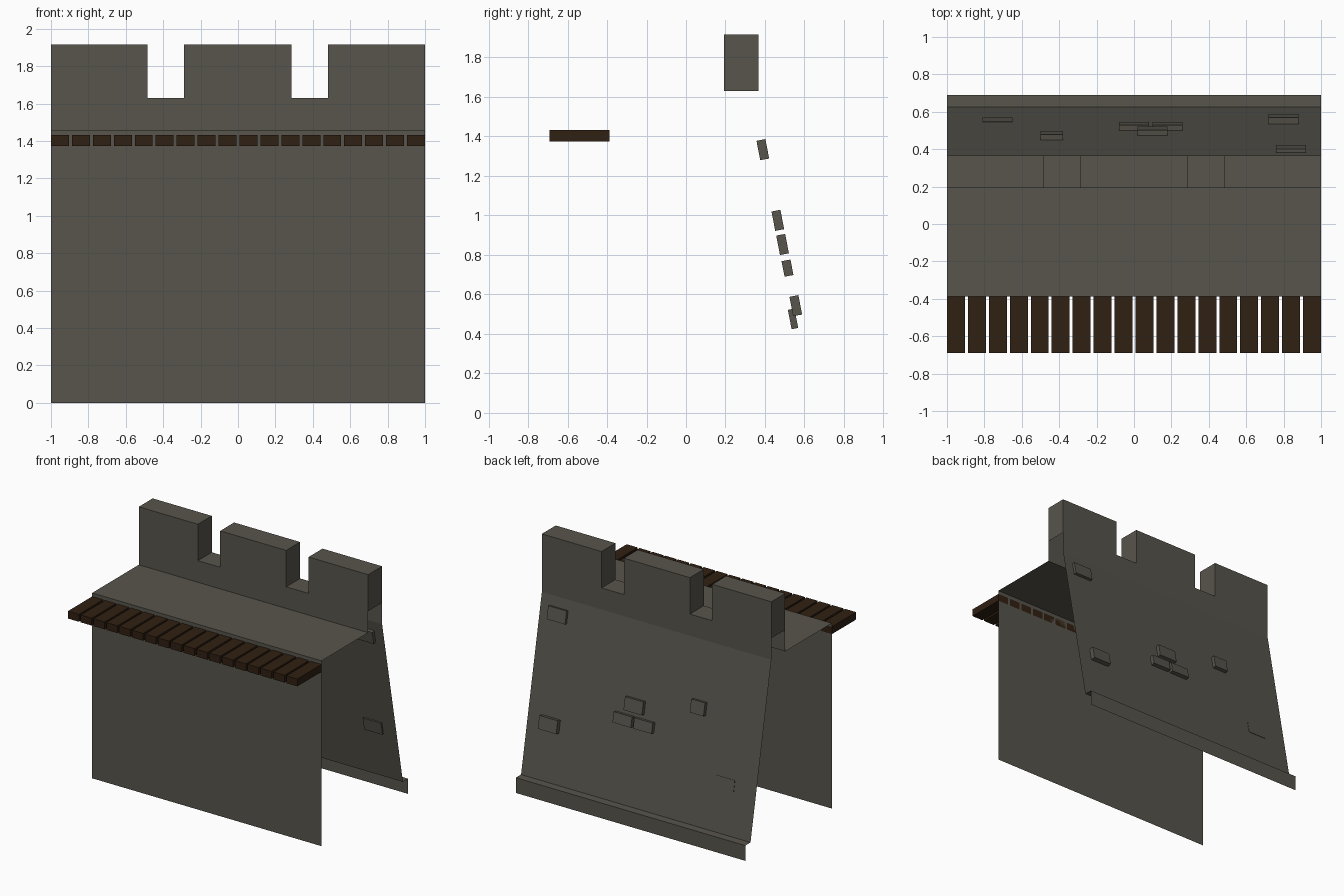
import bpy, bmesh, math
from mathutils import Matrix, Vector

if "Cube" in bpy.data.objects:
    bpy.data.objects.remove(bpy.data.objects["Cube"])


def material(name, rgb):
    m = bpy.data.materials.new(name)
    m.diffuse_color = (*rgb, 1)
    m.use_nodes = True
    m.node_tree.nodes["Principled BSDF"].inputs["Base Color"].default_value = m.diffuse_color
    return m


stone = material("stone", (0.095, 0.089, 0.07))
wood = material("wood", (0.03, 0.014, 0.006))


def finish(name, bm, mat):
    me = bpy.data.meshes.new(name)
    bm.to_mesh(me)
    bm.free()
    me.materials.append(mat)
    ob = bpy.data.objects.new(name, me)
    bpy.context.collection.objects.link(ob)
    return ob


def sheet(name, profile, x0=-1, x1=1):
    """Open (y, z) profile swept along x; listed so that faces point outward."""
    bm = bmesh.new()
    rows = [[bm.verts.new((x, y, z)) for x in (x0, x1)] for y, z in profile]
    for a, b in zip(rows, rows[1:]):
        bm.faces.new((a[0], a[1], b[1], b[0]))
    return finish(name, bm, stone)


def box(name, centre, size, mat, tilt=0, open_bottom=False):
    bm = bmesh.new()
    bmesh.ops.create_cube(bm, size=1, matrix=Matrix.Diagonal((*size, 1)))
    if open_bottom:
        bottom = [f for f in bm.faces if f.normal.z < -0.9]
        bmesh.ops.delete(bm, geom=bottom, context='FACES')
    ob = finish(name, bm, mat)
    ob.location = centre
    ob.rotation_euler.x = tilt
    return ob


FRONT, IN, OUT = -0.388, 0.193, 0.366
WALK, SILL, TOP = 1.46, 1.63, 1.917

# Wall shell, open at both ends: front face, walkway, parapet and sloped back
sheet("front_wall_and_walkway", [(FRONT, 0), (FRONT, WALK), (IN, WALK), (IN, SILL)])
sheet("sloped_back_wall", [(OUT, SILL), (OUT, WALK), (0.625, 0.12), (0.69, 0.12), (0.69, 0)])

# Battlements: three merlons with sills in the gaps
merlons = [(-1, -0.485), (-0.29, 0.285), (0.48, 1)]
for i, (a, b) in enumerate(merlons):
    box(f"merlon_{i + 1}", ((a + b) / 2, (IN + OUT) / 2, (SILL + TOP) / 2),
        (b - a, OUT - IN, TOP - SILL), stone, open_bottom=True)
for i in range(2):
    sheet(f"gap_sill_{i + 1}", [(IN, SILL), (OUT, SILL)], merlons[i][1], merlons[i + 1][0])

# Raised bricks set into the sloped back: x, y, z, width, height, thickness
slope = math.atan2(0.625 - OUT, WALK - 0.12)
bricks = [
    (0.84, 0.389, 1.333, 0.16, 0.10, 0.046),
    (-0.44, 0.465, 0.975, 0.12, 0.10, 0.046),
    (0.10, 0.489, 0.853, 0.16, 0.10, 0.046),
    (0.00, 0.514, 0.733, 0.16, 0.08, 0.046),
    (0.18, 0.514, 0.733, 0.16, 0.08, 0.046),
    (0.80, 0.556, 0.543, 0.16, 0.10, 0.046),
    (-0.73, 0.542, 0.476, 0.16, 0.10, 0.034),
]
for i, (x, y, z, w, h, t) in enumerate(bricks):
    box(f"brick_{i + 1}", (x, y, z), (w, t, h), stone, tilt=slope)

# Wooden plank platform along the front
count, gap = 18, 0.016
width = (2 - gap * (count - 1)) / count
for i in range(count):
    box(f"plank_{i + 1}", (-1 + width / 2 + i * (width + gap), (FRONT - 0.69) / 2, 1.403),
        (width, 0.69 + FRONT, 0.058), wood)
